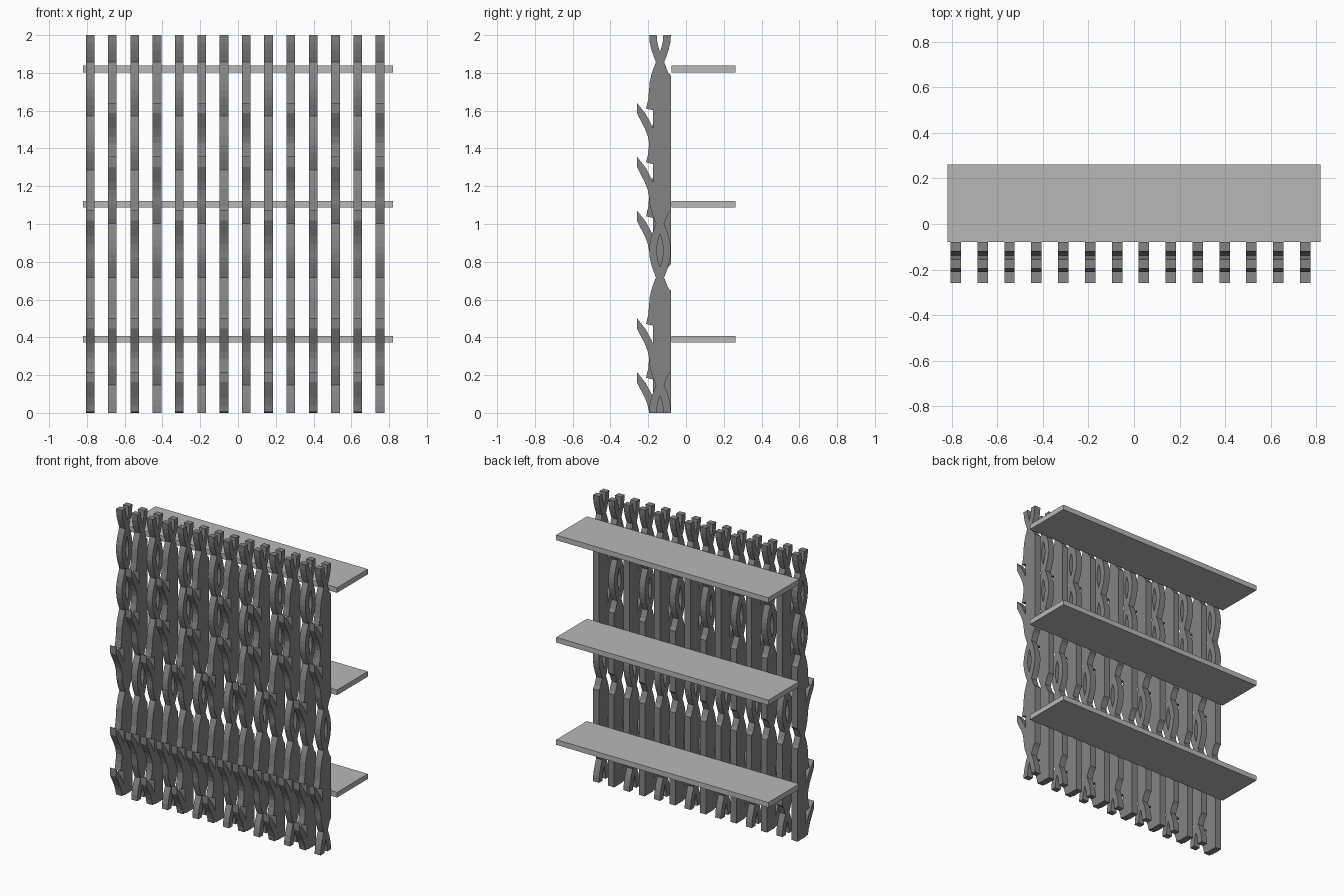
import bpy, bmesh, math
from mathutils import Vector

cube = bpy.data.objects.get("Cube")
if cube:
    bpy.data.objects.remove(cube, do_unlink=True)


def material(name, value):
    m = bpy.data.materials.new(name)
    m.use_nodes = True
    color = (value, value, value, 1)
    m.diffuse_color = color
    m.node_tree.nodes["Principled BSDF"].inputs["Base Color"].default_value = color
    return m


DARK = material("dark grey", 0.23)
LIGHT = material("light grey", 0.48)

# Woven slat layout: ribbons cross every STEP down from FIRST
FIRST, STEP = 1.857, 0.285
MID, AMP, HALF = -0.1375, 0.0375, 0.02
BACK, TIP = -0.08, -0.26
WIDTH = 0.046
BOTTOM = FIRST / STEP
TOP = -0.5


def at(y, s):
    """Point in the side plane at s crossings below the first."""
    return Vector((y, min(2, max(0, FIRST - s * STEP))))


def wave(a, b, sign):
    n = max(3, round((b - a) * 8))
    steps = [a + (b - a) * i / n for i in range(n + 1)]
    return [at(MID - sign * AMP * math.sin(math.pi * s), s) for s in steps]


def strip(path, flat_start=False):
    """Outline of a ribbon following a centre line."""
    left, right = [], []
    for i, p in enumerate(path):
        d = (path[min(i + 1, len(path) - 1)] - path[max(i - 1, 0)]).normalized()
        side = Vector((-d.y, d.x)) * HALF
        if i == 0 and flat_start:
            side = Vector((0, 0.027))
        elif i in (0, len(path) - 1) and (p.y > 1.99 or p.y < 0.01):
            side = Vector((math.copysign(HALF, side.x), 0))
        left.append(p + side)
        right.append(p - side)
    return left + right[::-1]


def extrude(bm, outline, x):
    clean = []
    for p in outline:
        q = Vector((p.x, min(2, max(0, p.y))))
        if not clean or (q - clean[-1]).length > 1e-4:
            clean.append(q)
    a = [bm.verts.new((x - WIDTH / 2, p.x, p.y)) for p in clean]
    b = [bm.verts.new((x + WIDTH / 2, p.x, p.y)) for p in clean]
    bm.faces.new(a)
    bm.faces.new(b[::-1])
    for i in range(len(a)):
        j = (i + 1) % len(a)
        bm.faces.new((a[j], a[i], b[i], b[j]))


def board_section(bm, x, k, tips):
    """Solid backed stretch with forward pointing ribbon tips."""
    end = k + tips + 1
    sign = 1 if k % 2 == 0 else -1
    # backing board
    front = wave(k, k + 0.5, sign)
    tail = [at(MID - AMP * math.sin(math.pi * f), end - f) for f in (0.5, 0.25, 0)]
    back = [at(BACK, end - 0.25), at(BACK, k + 0.25)]
    extrude(bm, front + tail + back, x)
    # leading ribbon tucked behind the first tip
    extrude(bm, strip(front + [at(-0.18, k + 0.7), at(-0.192, k + 0.88)]), x)
    for i in range(tips):
        c = k + i
        path = [at(TIP, c + 0.85), at(-0.23, c + 1.0), at(-0.2, c + 1.2),
                at(-0.183, c + 1.36), at(-0.175, c + 1.5)]
        if i < tips - 1:
            path += [at(-0.18, c + 1.7), at(-0.192, c + 1.88)]
        else:
            path += [at(MID - AMP * math.sin(math.pi * f), c + 2 - f)
                     for f in (0.37, 0.25, 0.12, 0) if c + 2 - f < BOTTOM]
        extrude(bm, strip(path, True), x)


def make_slat(name, x, boards, chains):
    bm = bmesh.new()
    for k, tips in boards:
        board_section(bm, x, k, tips)
    for a, b in chains:
        for sign in (1, -1):
            extrude(bm, strip(wave(a, b, sign)), x)
    bmesh.ops.recalc_face_normals(bm, faces=bm.faces)
    mesh = bpy.data.meshes.new(name)
    bm.to_mesh(mesh)
    bm.free()
    mesh.materials.append(DARK)
    obj = bpy.data.objects.new(name, mesh)
    bpy.context.collection.objects.link(obj)


# Two alternating slat patterns
PATTERNS = [
    ([(2, 1), (4, 2)], [(TOP, 2.3), (3.7, 4.3)]),
    ([(0, 2), (4, 1)], [(TOP, 0.3), (2.7, 4.3), (5.7, BOTTOM)]),
]
COUNT = 14
for i in range(COUNT):
    boards, chains = PATTERNS[i % 2]
    make_slat(f"woven_slat_{i + 1}", -0.783 + i * 1.535 / (COUNT - 1), boards, chains)

# Shelves
for name, z in (("lower_shelf", 0.39), ("middle_shelf", 1.105), ("upper_shelf", 1.82)):
    bpy.ops.mesh.primitive_cube_add(size=1, location=(0, 0.092, z))
    shelf = bpy.context.object
    shelf.name = name
    shelf.scale = (1.64, 0.34, 0.036)
    shelf.data.materials.append(LIGHT)
